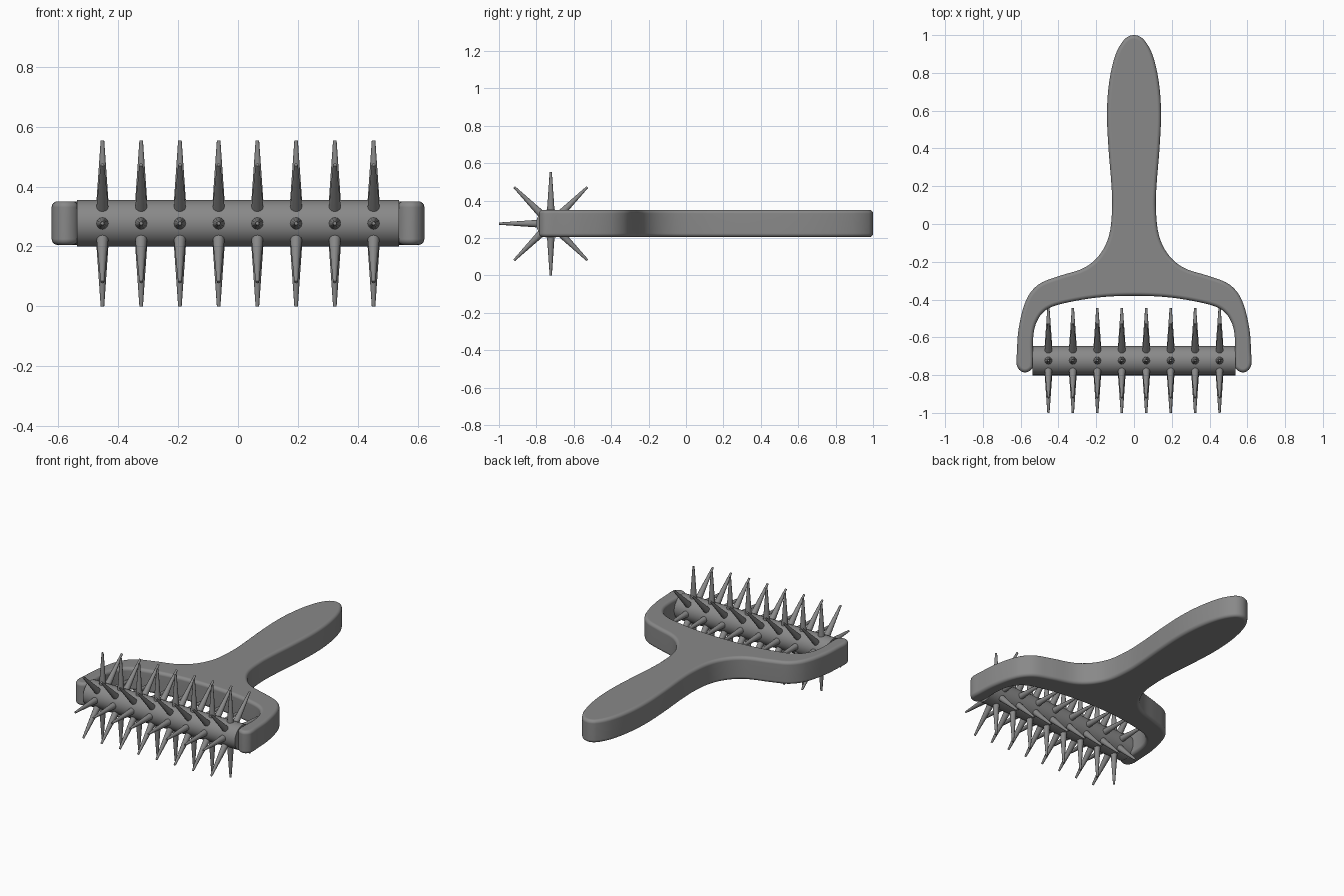
import bpy, bmesh, math
from mathutils import Vector, Matrix, geometry

cube = bpy.data.objects.get("Cube")
if cube:
    bpy.data.objects.remove(cube, do_unlink=True)

grey = bpy.data.materials.new("matte grey")
grey.use_nodes = True
grey.diffuse_color = (0.25, 0.25, 0.25, 1)
grey.node_tree.nodes["Principled BSDF"].inputs["Base Color"].default_value = grey.diffuse_color

AXLE_Y, AXLE_Z = -0.723, 0.277


def finish(name, bm):
    """Turn a bmesh into a shaded object."""
    bmesh.ops.recalc_face_normals(bm, faces=bm.faces)
    mesh = bpy.data.meshes.new(name)
    bm.to_mesh(mesh)
    bm.free()
    mesh.materials.append(grey)
    obj = bpy.data.objects.new(name, mesh)
    bpy.context.collection.objects.link(obj)
    bpy.ops.object.select_all(action='DESELECT')
    obj.select_set(True)
    bpy.context.view_layer.objects.active = obj
    bpy.ops.object.shade_smooth_by_angle(angle=math.radians(40))
    return obj


def spline(points, steps=5):
    """Smooth curve through the points, mirrored at both ends."""
    pts = [Vector(p) for p in points]
    flip = lambda p: Vector((-p.x, p.y))
    pts = [flip(pts[1])] + pts + [flip(pts[-2])]
    out = []
    for a, b, c, d in zip(pts, pts[1:], pts[2:], pts[3:]):
        length = (c - b).length
        t1 = (c - a).normalized() * length
        t2 = (d - b).normalized() * length
        for i in range(steps):
            t = i / steps
            out.append(b * (2*t**3 - 3*t**2 + 1) + t1 * (t**3 - 2*t**2 + t)
                       + c * (3*t**2 - 2*t**3) + t2 * (t**3 - t**2))
    return out + [pts[-2]]


# Handle and fork: one half outline, mirrored and extruded
half = spline([(0, 1), (0.05, 0.978), (0.1, 0.89), (0.133, 0.74), (0.143, 0.58),
               (0.135, 0.4), (0.119, 0.2), (0.116, 0.08), (0.132, -0.06),
               (0.18, -0.16), (0.26, -0.23), (0.4, -0.277), (0.505, -0.32),
               (0.57, -0.4), (0.61, -0.55), (0.62, -0.68), (0.62, -0.75),
               (0.594, -0.782), (0.56, -0.782), (0.535, -0.755), (0.535, -0.62),
               (0.52, -0.53), (0.475, -0.462), (0.4, -0.427), (0.2, -0.39), (0, -0.38)])
outline = half + [Vector((-p.x, p.y)) for p in half[-2:0:-1]]
bm = bmesh.new()
base = bm.faces.new([bm.verts.new((p.x, p.y, 0.205)) for p in outline])
top = bmesh.ops.extrude_face_region(bm, geom=[base])["geom"]
bmesh.ops.translate(bm, vec=(0, 0, 0.146), verts=[v for v in top if isinstance(v, bmesh.types.BMVert)])
handle = finish("handle_and_fork", bm)
bevel = handle.modifiers.new("rounded rims", 'BEVEL')
bevel.width = 0.02
bevel.segments = 4
bevel.limit_method = 'ANGLE'
bevel.angle_limit = math.radians(50)
normals = handle.modifiers.new("even shading", 'WEIGHTED_NORMAL')
normals.keep_sharp = False

# Roller drum
bm = bmesh.new()
bmesh.ops.create_cone(bm, cap_ends=True, segments=48, radius1=0.078, radius2=0.078, depth=1.076,
                      matrix=Matrix.Translation((0, AXLE_Y, AXLE_Z)) @ Matrix.Rotation(math.pi / 2, 4, 'Y'))
finish("roller", bm)

# Spikes: eight rows of eight around the drum
bm = bmesh.new()
for col in range(8):
    x = -0.453 + col * 0.906 / 7
    for row in range(8):
        place = (Matrix.Translation((x, AXLE_Y, AXLE_Z))
                 @ Matrix.Rotation(row * math.pi / 4, 4, 'X') @ Matrix.Translation((0, 0, 0.1685)))
        bmesh.ops.create_cone(bm, cap_ends=True, segments=12, radius1=0.021, radius2=0.006,
                              depth=0.217, matrix=place)
finish("spikes", bm)
